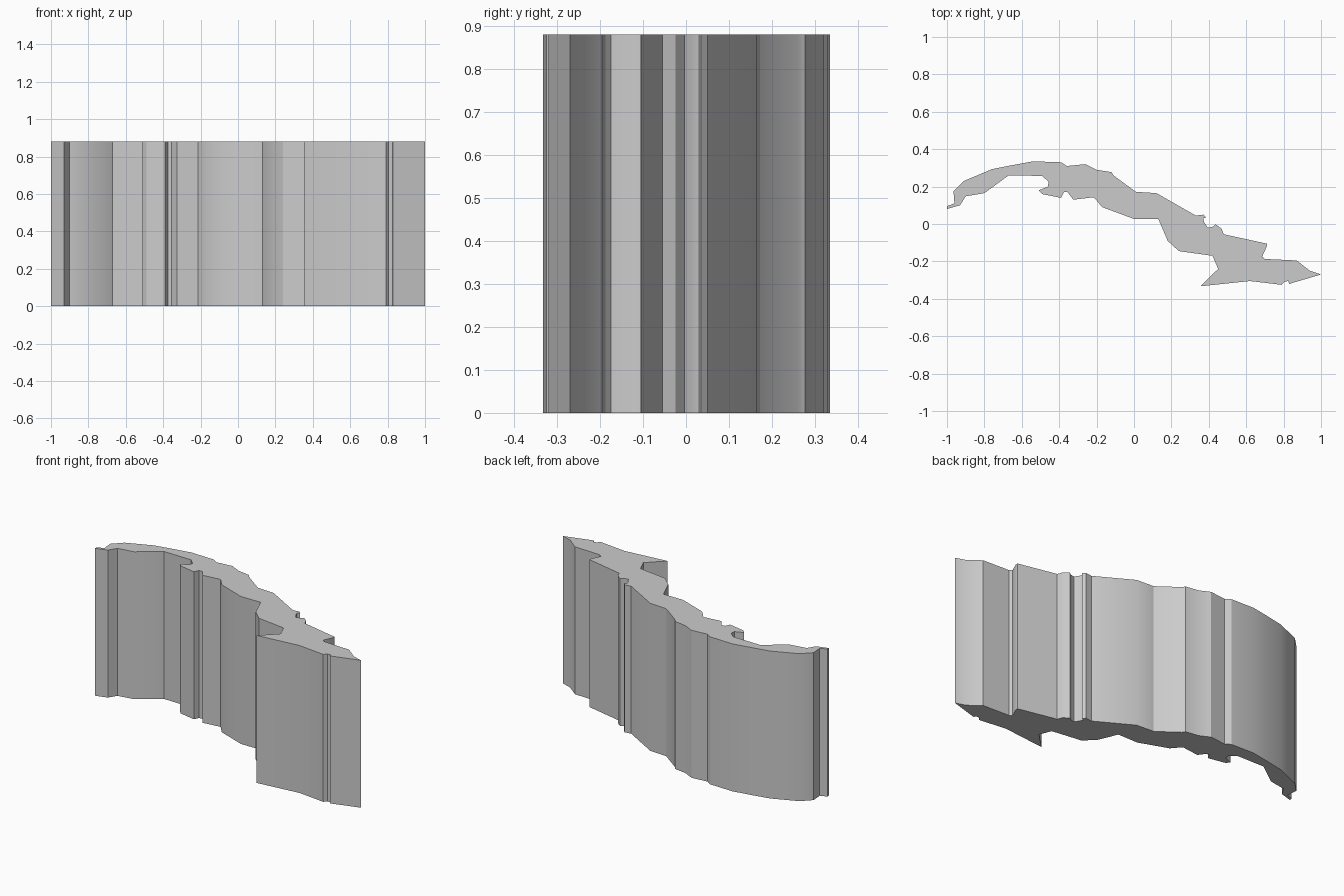
import bpy
import bmesh
from math import radians

HEIGHT = 0.88

# Remove the default object only
default_cube = bpy.data.objects.get("Cube")
if default_cube:
    bpy.data.objects.remove(default_cube, do_unlink=True)


def flat_material(name, colour):
    material = bpy.data.materials.new(name)
    material.use_nodes = True
    material.diffuse_color = colour
    shader = material.node_tree.nodes["Principled BSDF"]
    shader.inputs["Base Color"].default_value = colour
    return material


def extruded_part(name, outline, height, material):
    """Raise a closed plan outline into a solid standing on the ground."""
    bm = bmesh.new()
    base = bm.faces.new([bm.verts.new((x, y, 0)) for x, y in outline])
    raised = bmesh.ops.extrude_face_region(bm, geom=[base], use_keep_orig=True)
    top_verts = [item for item in raised["geom"] if isinstance(item, bmesh.types.BMVert)]
    bmesh.ops.translate(bm, verts=top_verts, vec=(0, 0, height))
    bmesh.ops.recalc_face_normals(bm, faces=bm.faces[:])
    # Triangulate the concave caps so that they fill cleanly
    caps = [face for face in bm.faces if len(face.verts) > 4]
    bmesh.ops.triangulate(bm, faces=caps)
    mesh = bpy.data.meshes.new(name)
    bm.to_mesh(mesh)
    bm.free()
    mesh.materials.append(material)
    part = bpy.data.objects.new(name, mesh)
    bpy.context.collection.objects.link(part)
    return part


# Back edge: hooked tip, long arch, stepped shoulder
arch_back = [
    (-1, .08), (-1, .095), (-.96, .11), (-.965, .175), (-.91, .23),
    (-.76, .293), (-.65, .315), (-.54, .335), (-.39, .33), (-.36, .31),
    (-.26, .32), (-.2, .29), (-.12, .277), (-.11, .26), (.01, .172),
    (.12, .165),
]

# Back edge: slope with a small notch, then the tapering end
slope_back = [
    (.33, .045), (.37, .05), (.385, .035), (.37, .03), (.375, .01),
    (.395, -.02), (.42, -.015), (.437, -.002), (.468, -.025), (.48, -.055),
    (.71, -.105), (.71, -.12), (.685, -.175), (.7, -.187), (.87, -.195),
    (.94, -.25), (1, -.27),
]

# Front edge: foot with its pointed barb, then the belly
foot_front = [
    (.83, -.32), (.825, -.305), (.805, -.308), (.79, -.325), (.62, -.305),
    (.355, -.333), (.45, -.24), (.42, -.17), (.24, -.145), (.18, -.09),
    (.13, .027), (0, .027), (-.17, .09), (-.215, .143),
]

# Front edge: small slots and the hollow under the arch
arch_front = [
    (-.325, .13), (-.355, .17), (-.375, .17), (-.39, .14), (-.49, .16),
    (-.51, .18), (-.46, .2), (-.457, .225), (-.49, .257), (-.67, .26),
    (-.8, .165), (-.9, .148), (-.93, .1),
]

grey = flat_material("light grey", (.6, .6, .6, 1))
wall = extruded_part(
    "curved_wall_section",
    arch_back + slope_back + foot_front + arch_front,
    HEIGHT,
    grey,
)

# Smooth the gentle bends and keep the corners crisp
bpy.ops.object.select_all(action="DESELECT")
wall.select_set(True)
bpy.context.view_layer.objects.active = wall
bpy.ops.object.shade_smooth_by_angle(angle=radians(30))
